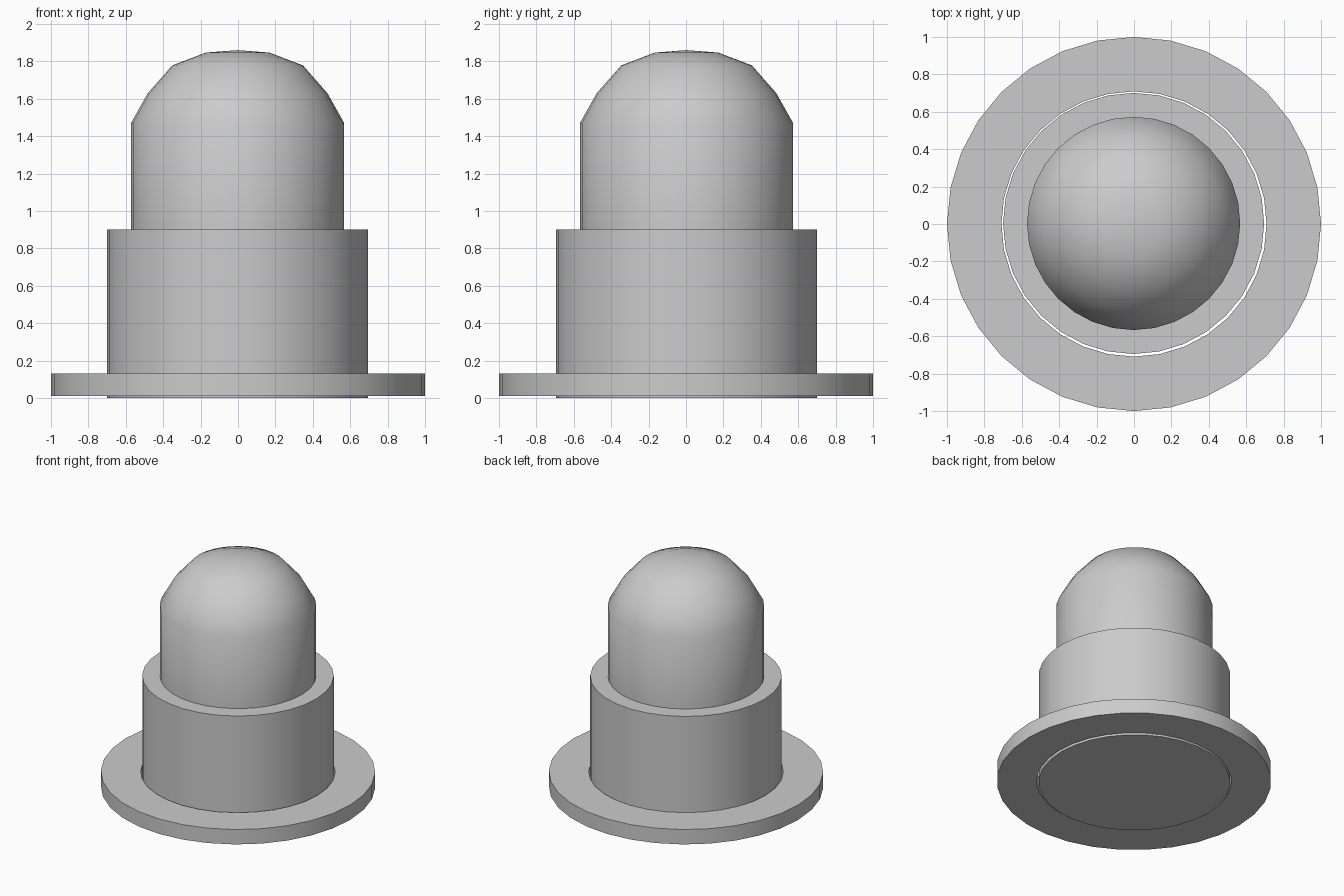
import bpy, bmesh
from math import cos, sin, tau, radians

if "Cube" in bpy.data.objects:
    bpy.data.objects.remove(bpy.data.objects["Cube"])

SIDES = 32


def lathe(name, profile, closed=False, center=(0, 0)):
    """Spin (radius, z) points about z; radius 0 makes a pole."""
    bm = bmesh.new()
    rings = []
    for r, z in profile:
        if r == 0:
            rings.append([bm.verts.new((0, 0, z))] * SIDES)
        else:
            rings.append([bm.verts.new((r * cos(tau * i / SIDES), r * sin(tau * i / SIDES), z))
                          for i in range(SIDES)])
    pairs = list(zip(rings, rings[1:]))
    if closed:
        pairs.append((rings[-1], rings[0]))
    for a, b in pairs:
        for i in range(SIDES):
            j = (i + 1) % SIDES
            bm.faces.new(list(dict.fromkeys((a[i], a[j], b[j], b[i]))))
    bmesh.ops.recalc_face_normals(bm, faces=bm.faces)
    mesh = bpy.data.meshes.new(name)
    bm.to_mesh(mesh)
    bm.free()
    obj = bpy.data.objects.new(name, mesh)
    obj.location = (center[0], center[1], 0)
    bpy.context.collection.objects.link(obj)
    bpy.ops.object.select_all(action='DESELECT')
    obj.select_set(True)
    bpy.context.view_layer.objects.active = obj
    bpy.ops.object.shade_smooth_by_angle(angle=radians(40))
    return obj


# Stepped body with rounded cap
lathe("domed_body", [
    (0, 0), (0.698, 0), (0.698, 0.90), (0.57, 0.90), (0.57, 1.47),
    (0.48, 1.63), (0.35, 1.778), (0.17, 1.847), (0, 1.86)],
    center=(-0.002, 0.003))

# Loose flange ring around the foot
lathe("flange_ring", [(0.709, 0.01), (1.0, 0.01), (1.0, 0.13), (0.709, 0.13)], closed=True)
